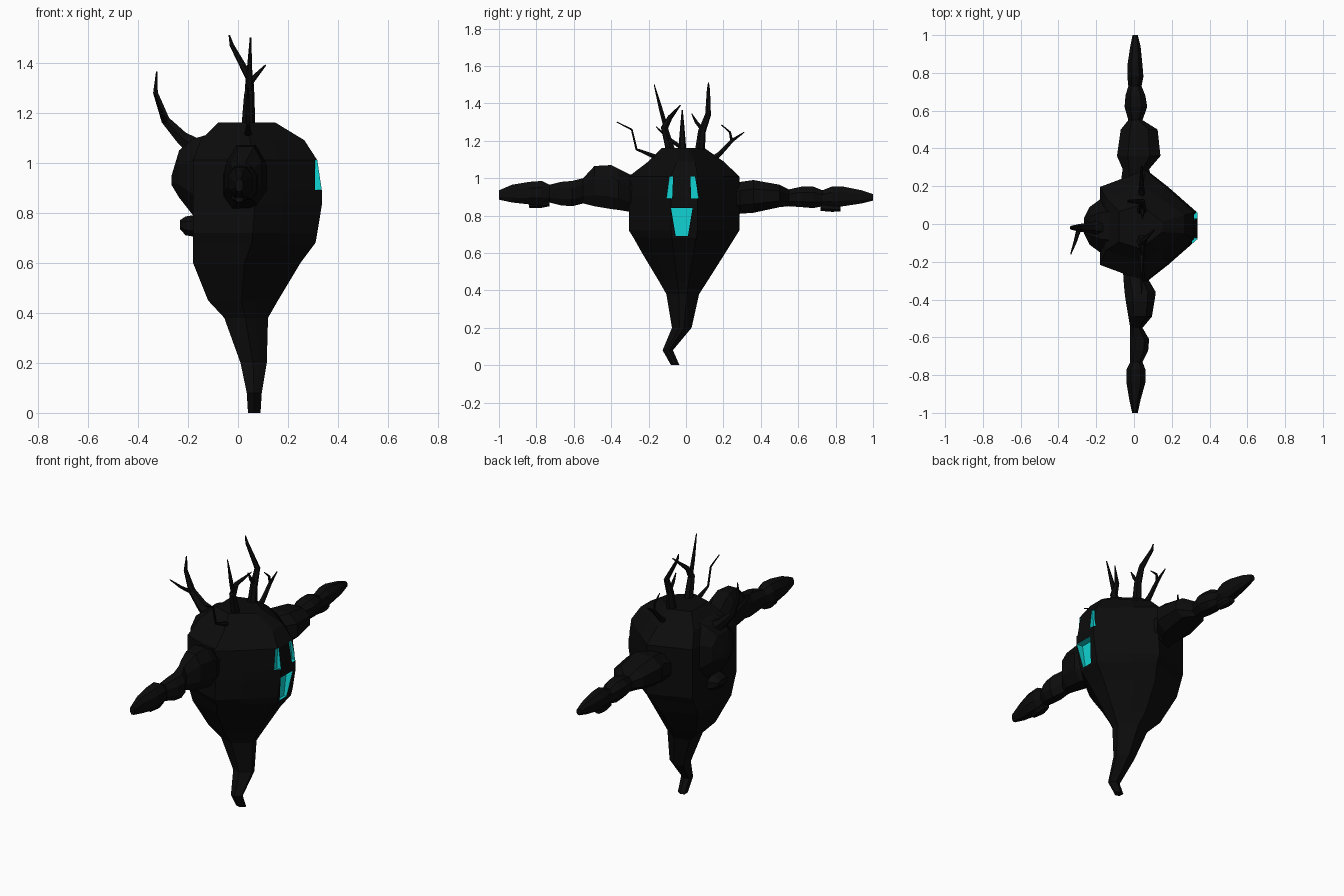
import bpy, bmesh

cube = bpy.data.objects.get("Cube")
if cube:
    bpy.data.objects.remove(cube, do_unlink=True)


def material(name, rgb, rough):
    m = bpy.data.materials.new(name)
    m.use_nodes = True
    m.diffuse_color = (*rgb, 1)
    bsdf = next(n for n in m.node_tree.nodes if n.type == 'BSDF_PRINCIPLED')
    bsdf.inputs["Base Color"].default_value = (*rgb, 1)
    bsdf.inputs["Roughness"].default_value = rough
    return m


BLACK = material("charred_black", (0.0035, 0.0035, 0.0035), 0.9)
CYAN = material("glowing_cyan", (0.005, 0.65, 0.65), 0.6)


def finish(name, bm, mat):
    bmesh.ops.recalc_face_normals(bm, faces=bm.faces)
    me = bpy.data.meshes.new(name)
    bm.to_mesh(me)
    bm.free()
    me.materials.append(mat)
    ob = bpy.data.objects.new(name, me)
    bpy.context.collection.objects.link(ob)
    return ob


def loft(name, axis, sections, shape, mat=BLACK):
    """Skin rings (t, a0, a1, b0, b1) along an axis; shape is in -1..1."""
    bm = bmesh.new()
    rings = []
    for t, a0, a1, b0, b1 in sections:
        ring = []
        for u, v in shape:
            a = (a0 + a1) / 2 + u * (a1 - a0) / 2
            b = (b0 + b1) / 2 + v * (b1 - b0) / 2
            co = {'x': (t, a, b), 'y': (a, t, b), 'z': (a, b, t)}[axis]
            ring.append(bm.verts.new(co))
        rings.append(ring)
    n = len(shape)
    for r, s in zip(rings, rings[1:]):
        for i in range(n):
            j = (i + 1) % n
            bm.faces.new((r[i], r[j], s[j], s[i]))
    bm.faces.new(rings[0])
    bm.faces.new(rings[-1])
    return finish(name, bm, mat)


OCT = [(1, -.45), (1, .45), (.5, 1), (-.5, 1), (-1, .45), (-1, -.45), (-.5, -1), (.5, -1)]
# Body section: narrow flat face, widest at the arms, broad flat back
TORSO = [(1, -.24), (1, .24), (.4, .7), (-.04, 1), (-1, .7), (-1, -.7), (-.04, -1), (.4, -.7)]

# Body: hooked tail tip swelling to a wide head
body = loft("body", 'z', [
    (0.00, .04, .09, -.08, -.035),
    (0.08, .035, .095, -.125, -.07),
    (0.20, .01, .115, -.075, .03),
    (0.38, -.055, .12, -.105, .07),
    (0.45, -.12, .16, -.145, .115),
    (0.60, -.18, .25, -.235, .21),
    (0.68, -.18, .31, -.28, .26),
    (0.72, -.18, .317, -.305, .285),
    (0.83, -.18, .335, -.305, .285),
    (0.89, -.18, .335, -.305, .285),
    (1.01, -.18, .317, -.305, .285),
    (1.09, -.15, .265, -.20, .20),
    (1.16, -.08, .15, -.13, .10)], TORSO)


# Eyes and mouth: recesses lined with the glowing colour
def carve(name, outline, depth_x):
    bm = bmesh.new()
    back = [bm.verts.new((depth_x, y, z)) for y, z in outline]
    front = [bm.verts.new((.45, y, z)) for y, z in outline]
    n = len(outline)
    for i in range(n):
        j = (i + 1) % n
        bm.faces.new((back[i], back[j], front[j], front[i]))
    bm.faces.new(back)
    bm.faces.new(front)
    cutter = finish(name, bm, CYAN)
    cutter.hide_render = True
    mod = body.modifiers.new(name, 'BOOLEAN')
    mod.operation = 'DIFFERENCE'
    mod.solver = 'EXACT'
    mod.material_mode = 'TRANSFER'
    mod.object = cutter
    bpy.context.view_layer.objects.active = body
    bpy.ops.object.modifier_apply(modifier=mod.name)
    bpy.data.objects.remove(cutter, do_unlink=True)


eye = [(.045, 1.01), (.07, 1.01), (.09, .89), (.05, .89)]
carve("eye_cutter_left", [(y - .022, z) for y, z in eye], .308)
carve("eye_cutter_right", [(-y - .024, z) for y, z in eye], .308)
carve("mouth_cutter", [(-.08, .84), (.035, .84), (.01, .69), (-.055, .69)], .295)

# Hump and knot on the back
loft("back_hump", 'x', [
    (-.08, -.17, .15, .77, 1.125),
    (-.18, -.15, .13, .79, 1.095),
    (-.235, -.11, .09, .86, 1.05),
    (-.265, -.05, .03, .91, .95)], OCT)
loft("back_knot", 'x', [
    (-.08, -.10, .07, .69, .81),
    (-.18, -.09, .06, .705, .79),
    (-.21, -.075, .045, .71, .785),
    (-.232, -.06, .03, .735, .77)], OCT)

# Knobbly arms, stretched to both sides
loft("arm_back", 'y', [
    (.22, -.07, .10, .80, .96),
    (.29, -.06, .08, .81, .98),
    (.36, -.09, .14, .815, .99),
    (.50, -.07, .125, .845, .965),
    (.55, -.03, .045, .85, .94),
    (.62, -.05, .07, .845, .955),
    (.68, -.045, .06, .84, .955),
    (.73, -.03, .04, .85, .935),
    (.78, -.035, .05, .845, .955),
    (.84, -.035, .045, .85, .955),
    (.94, -.02, .035, .865, .935),
    (1.0, -.008, .02, .88, .915)], OCT)
loft("arm_front", 'y', [
    (-.22, -.06, .10, .81, 1.0),
    (-.30, -.055, .08, .82, 1.02),
    (-.36, -.05, .115, .83, 1.05),
    (-.40, -.045, .11, .835, 1.07),
    (-.49, -.03, .095, .85, 1.065),
    (-.55, -.02, .045, .865, 1.0),
    (-.61, -.02, .08, .85, .985),
    (-.67, -.02, .075, .855, .98),
    (-.73, -.02, .045, .87, .965),
    (-.77, -.04, .06, .86, .985),
    (-.84, -.04, .06, .86, .98),
    (-.93, -.025, .035, .87, .965),
    (-1.0, -.01, .02, .885, .935)], OCT)

# Thumbs under the hands
loft("thumb_back", 'y', [(.72, -.015, .025, .825, .87), (.78, -.025, .035, .82, .87),
                         (.825, -.015, .025, .822, .865)], OCT)
loft("thumb_front", 'y', [(-.73, -.015, .025, .85, .89), (-.78, -.025, .035, .84, .89),
                          (-.84, -.01, .02, .842, .865)], OCT)


# Bare branches growing like antlers
def branch(name, *paths):
    cu = bpy.data.curves.new(name, 'CURVE')
    cu.dimensions = '3D'
    cu.bevel_depth = 1
    cu.bevel_resolution = 1
    cu.use_fill_caps = True
    for path in paths:
        sp = cu.splines.new('POLY')
        sp.use_smooth = False
        sp.points.add(len(path) - 1)
        for p, (x, y, z, r) in zip(sp.points, path):
            p.co = (x, y, z, 1)
            p.radius = r
    cu.materials.append(BLACK)
    ob = bpy.data.objects.new(name, cu)
    bpy.context.collection.objects.link(ob)
    bpy.ops.object.select_all(action='DESELECT')
    ob.select_set(True)
    bpy.context.view_layer.objects.active = ob
    bpy.ops.object.convert(target='MESH')


branch("antler_back",
       [(.04, .07, 1.10, .03), (.045, .085, 1.25, .021), (.045, .118, 1.34, .016),
        (-.025, .12, 1.47, .009), (-.035, .12, 1.51, .003)],
       [(.045, .09, 1.26, .014), (.045, .055, 1.30, .01), (.045, .03, 1.345, .003)])
branch("antler_front",
       [(.04, -.07, 1.10, .03), (.045, -.115, 1.27, .021), (.05, -.085, 1.325, .014),
        (.11, -.03, 1.39, .003)],
       [(.045, -.11, 1.28, .014), (.046, -.135, 1.37, .011), (.05, -.17, 1.50, .003)])
branch("antler_hump",
       [(-.17, -.02, 1.06, .045), (-.225, -.02, 1.10, .03), (-.29, -.02, 1.17, .02),
        (-.33, -.02, 1.28, .011), (-.325, -.02, 1.365, .003)],
       [(-.29, -.02, 1.16, .013), (-.31, -.09, 1.21, .009), (-.335, -.16, 1.275, .003)])
branch("twig_front",
       [(.04, -.12, 1.09, .022), (.04, -.18, 1.12, .014), (.04, -.265, 1.155, .007),
        (.04, -.29, 1.26, .006), (.04, -.37, 1.30, .003)])
branch("twig_back",
       [(.04, .12, 1.08, .022), (.04, .18, 1.13, .015), (.04, .245, 1.20, .011),
        (.04, .31, 1.245, .003)],
       [(.04, .245, 1.195, .009), (.04, .235, 1.245, .007), (.04, .19, 1.285, .003)])
